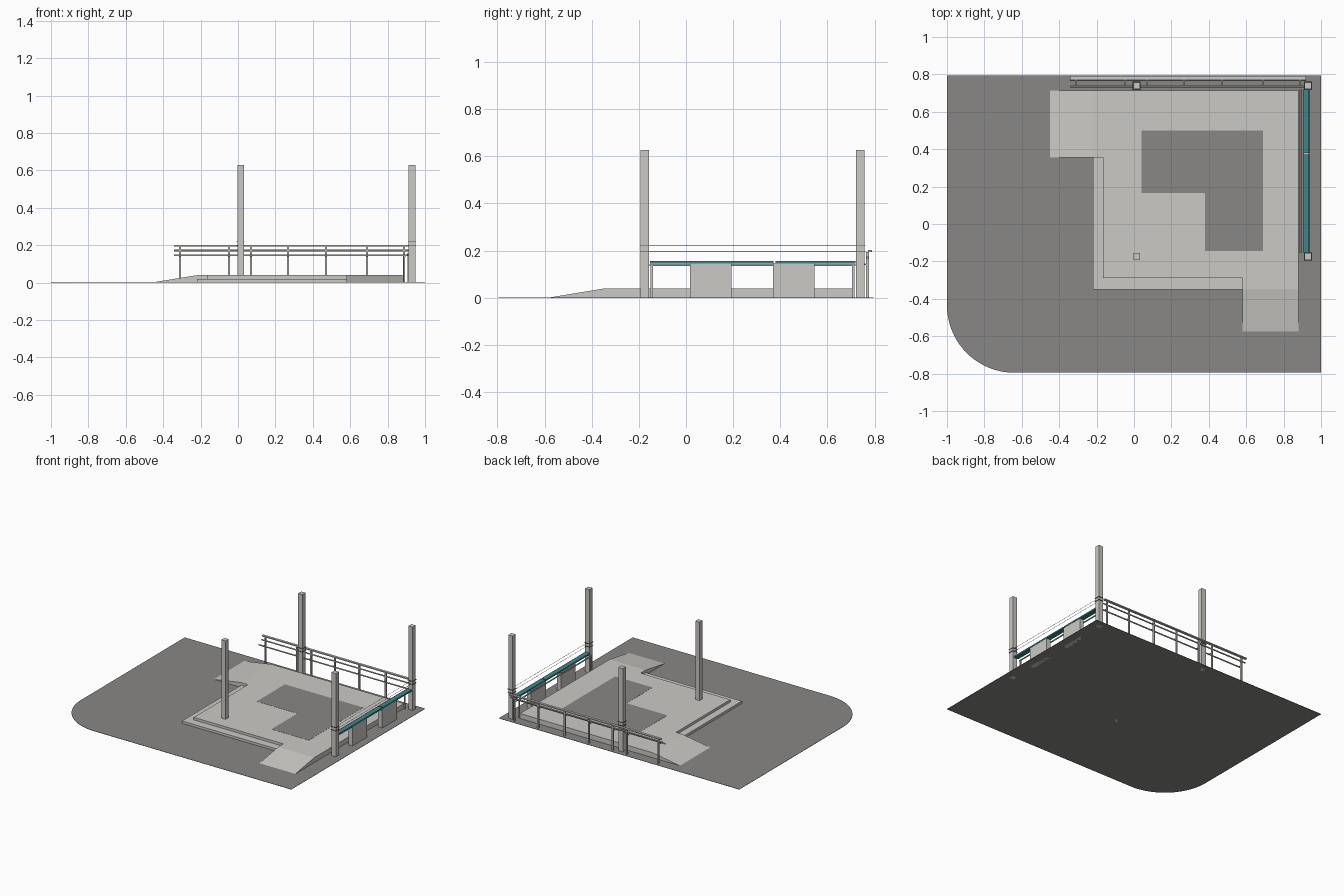
import bpy, bmesh, math
from mathutils import Vector

if "Cube" in bpy.data.objects:
    bpy.data.objects.remove(bpy.data.objects["Cube"])


def material(name, c):
    m = bpy.data.materials.new(name)
    m.diffuse_color = (*c, 1)
    m.use_nodes = True
    m.node_tree.nodes["Principled BSDF"].inputs["Base Color"].default_value = m.diffuse_color
    return m


ASPHALT = material("asphalt grey", (0.25, 0.245, 0.235))
CONCRETE = material("pale concrete", (0.60, 0.59, 0.56))
TEAL = material("teal seat", (0.05, 0.24, 0.26))
DARK = material("dark metal", (0.10, 0.10, 0.10))


def finish(bm, name, mat):
    bmesh.ops.recalc_face_normals(bm, faces=bm.faces)
    me = bpy.data.meshes.new(name)
    bm.to_mesh(me)
    bm.free()
    me.materials.append(mat)
    ob = bpy.data.objects.new(name, me)
    bpy.context.collection.objects.link(ob)
    return ob


def prism(name, pts, direction, mat):
    """Extrude a flat 3D outline along a direction."""
    bm = bmesh.new()
    face = bm.faces.new([bm.verts.new(p) for p in pts])
    ext = bmesh.ops.extrude_face_region(bm, geom=[face])
    vs = [g for g in ext["geom"] if isinstance(g, bmesh.types.BMVert)]
    bmesh.ops.translate(bm, verts=vs, vec=Vector(direction))
    return finish(bm, name, mat)


def slab(name, outline, z0, z1, mat):
    return prism(name, [(x, y, z0) for x, y in outline], (0, 0, z1 - z0), mat)


def box(name, x0, x1, y0, y1, z0, z1, mat):
    return slab(name, [(x0, y0), (x1, y0), (x1, y1), (x0, y1)], z0, z1, mat)


def rod(name, a, b, r, mat, sides=8):
    a, b = Vector(a), Vector(b)
    d = b - a
    bm = bmesh.new()
    bmesh.ops.create_cone(bm, cap_ends=True, segments=sides, radius1=r, radius2=r, depth=d.length)
    bmesh.ops.rotate(bm, verts=bm.verts, matrix=d.to_track_quat('Z', 'Y').to_matrix())
    bmesh.ops.translate(bm, verts=bm.verts, vec=(a + b) / 2)
    ob = finish(bm, name, mat)
    for p in ob.data.polygons:
        p.use_smooth = len(p.vertices) == 4 and sides > 4
    return ob


# ground with one rounded corner
R = 0.36
arc = [(-1 + R - R * math.cos(t), -0.795 + R - R * math.sin(t))
       for t in (math.pi / 2 * i / 20 for i in range(21))]
slab("ground_plate", arc + [(1, -0.795), (1, 0.795), (-1, 0.795)], 0, 0.002, ASPHALT)

# raised platform, lower step and two ramps
H = 0.039
slab("platform", [(-0.165, -0.29), (0.58, -0.29), (0.58, -0.35), (0.88, -0.35), (0.88, 0.715),
                  (-0.22, 0.715), (-0.22, 0.355), (-0.165, 0.355)], 0.001, H, CONCRETE)
slab("lower_step", [(-0.22, -0.35), (0.58, -0.35), (0.58, -0.29), (-0.165, -0.29),
                    (-0.165, 0.355), (-0.22, 0.355)], 0.001, 0.02, CONCRETE)
prism("left_ramp", [(-0.45, 0.355, 0.002), (-0.22, 0.355, 0.002), (-0.22, 0.355, H)],
      (0, 0.36, 0), CONCRETE)
prism("front_ramp", [(0.58, -0.575, 0.002), (0.58, -0.35, 0.002), (0.58, -0.35, H)],
      (0.30, 0, 0), CONCRETE)

# dark inset paving
slab("dark_paving", [(0.04, 0.165), (0.38, 0.165), (0.38, -0.145), (0.69, -0.145),
                     (0.69, 0.50), (0.04, 0.50)], H - 0.001, H + 0.001, ASPHALT)

# four square columns, collars on those carrying rails
S = 0.018
for x in (0.014, 0.93):
    for y in (-0.174, 0.739):
        box("column", x - S, x + S, y - S, y + S, 0, 0.628, CONCRETE)
        if x > 0.5 or y > 0:
            for z in (0.197, 0.221):
                c = S + 0.004
                box("column_collar", x - c, x + c, y - c, y + c, z - 0.0015, z + 0.0015, DARK)

# back railing: posts, upper rails and an inner handrail on brackets
for x in (-0.31, -0.048, 0.07, 0.267, 0.47, 0.69, 0.887):
    box("rail_post", x - 0.005, x + 0.005, 0.764, 0.776, 0, 0.195, CONCRETE)
    rod("rail_bracket", (x, 0.77, 0.14), (x, 0.735, 0.145), 0.003, CONCRETE, 6)
box("top_rail", -0.343, 0.92, 0.772, 0.790, 0.194, 0.202, CONCRETE)
rod("middle_rail", (-0.343, 0.77, 0.171), (0.92, 0.77, 0.171), 0.005, CONCRETE)
rod("inner_handrail", (-0.343, 0.735, 0.146), (0.91, 0.735, 0.146), 0.005, CONCRETE)

# right side: rail, teal leaning seats, box supports, thin wires
rod("side_rail", (0.890, -0.155, 0.139), (0.890, 0.72, 0.139), 0.005, CONCRETE)
for y in (-0.145, 0.71):
    box("side_rail_post", 0.886, 0.894, y - 0.005, y + 0.005, 0, 0.139, CONCRETE)
for y0, y1 in ((-0.152, 0.371), (0.379, 0.72)):
    box("teal_seat", 0.904, 0.942, y0, y1, 0.145, 0.156, TEAL)
for y0, y1 in ((0.018, 0.192), (0.370, 0.546)):
    box("seat_support", 0.906, 0.940, y0, y1, 0, 0.145, CONCRETE)
for z in (0.197, 0.221):
    rod("side_wire", (0.935, -0.16, z), (0.935, 0.725, z), 0.0012, DARK, 4)
